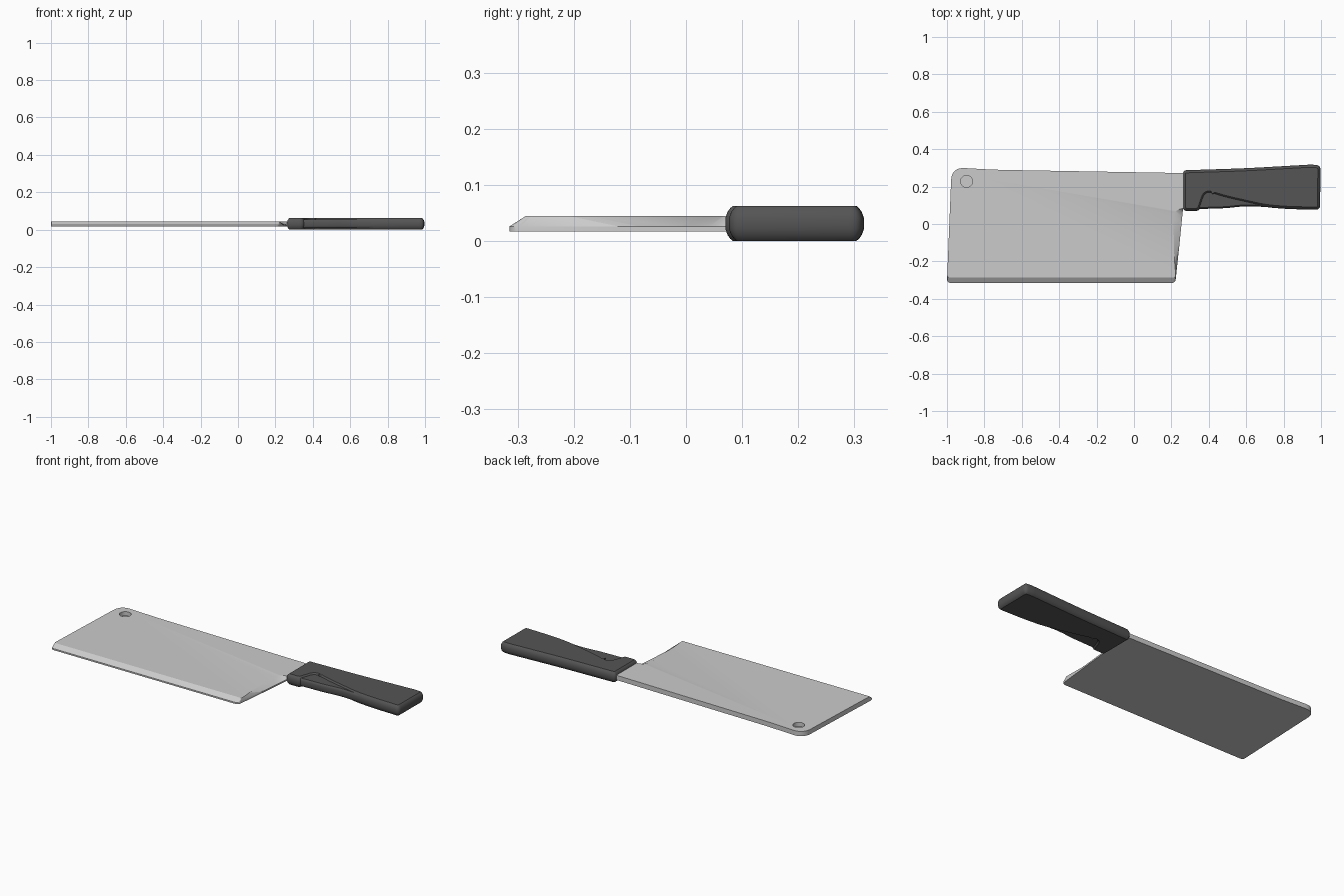
import bpy, bmesh
from mathutils import Vector

if "Cube" in bpy.data.objects:
    bpy.data.objects.remove(bpy.data.objects["Cube"])


def fillet(corners, n=8):
    """Closed outline from (x, y, cut) corners, each rounded over its cut length."""
    out = []
    for i, (x, y, c) in enumerate(corners):
        p = Vector((x, y))
        if c == 0:
            out.append(p)
            continue
        a = p + (Vector(corners[i - 1][:2]) - p).normalized() * c
        b = p + (Vector(corners[(i + 1) % len(corners)][:2]) - p).normalized() * c
        for k in range(n + 1):
            t = k / n
            out.append(a * (1 - t) ** 2 + p * 2 * t * (1 - t) + b * t * t)
    return out


def inset(pts, d):
    """Shrink a clockwise outline by d."""
    out = []
    for i, p in enumerate(pts):
        e1 = (p - pts[i - 1]).normalized()
        e2 = (pts[(i + 1) % len(pts)] - p).normalized()
        n1, n2 = Vector((e1.y, -e1.x)), Vector((e2.y, -e2.x))
        out.append(p + (n1 + n2) / max(1 + n1.dot(n2), 0.3) * d)
    return out


def stack(name, layers, mat=None):
    """Solid skinned through (outline, z) layers."""
    bm = bmesh.new()
    rings = [[bm.verts.new((p.x, p.y, z)) for p in pts] for pts, z in layers]
    n = len(rings[0])
    for lo, hi in zip(rings, rings[1:]):
        for i in range(n):
            j = (i + 1) % n
            bm.faces.new((lo[i], lo[j], hi[j], hi[i]))
    bm.faces.new(rings[0])
    bm.faces.new(rings[-1])
    bmesh.ops.recalc_face_normals(bm, faces=bm.faces)
    me = bpy.data.meshes.new(name)
    bm.to_mesh(me)
    bm.free()
    ob = bpy.data.objects.new(name, me)
    bpy.context.collection.objects.link(ob)
    if mat:
        me.materials.append(mat)
    return ob


def smooth(ob, angle=0.6):
    bpy.ops.object.select_all(action='DESELECT')
    ob.select_set(True)
    bpy.context.view_layer.objects.active = ob
    bpy.ops.object.shade_smooth_by_angle(angle=angle)


dark = bpy.data.materials.new("dark_grip")
dark.diffuse_color = (0.09, 0.09, 0.09, 1)
dark.use_nodes = True
dark.node_tree.nodes["Principled BSDF"].inputs["Base Color"].default_value = dark.diffuse_color

# Blade: flat underside, ground cutting edge and scooped heel on top
base = fillet([(-1, -.315, .02), (-.975, .303, .07), (-.75, .29, .08), (.28, .272, 0),
               (.28, .08, 0), (.262, .08, 0), (.257, .03, .045), (.244, -.1, .02), (.221, -.315, .02)])
face = fillet([(-.999, -.285, .01), (-.975, .303, .07), (-.75, .29, .08), (.28, .272, 0),
               (.28, .083, 0), (.262, .083, 0), (.209, .075, .048), (.216, -.19, .02), (.224, -.285, .01)])
blade = stack("blade", [(base, .017), (base, .026), (face, .045)])

# Blind hanging hole near the tip
bpy.ops.mesh.primitive_cylinder_add(vertices=32, radius=.032, depth=.06, location=(-.895, .228, .052))
cutter = bpy.context.object
cutter.name = "hole_cutter"
cutter.hide_render = True
mod = blade.modifiers.new("hole", 'BOOLEAN')
mod.operation = 'DIFFERENCE'
mod.solver = 'EXACT'
mod.object = cutter
bpy.context.view_layer.objects.active = blade
bpy.ops.object.modifier_apply(modifier=mod.name)
bpy.data.objects.remove(cutter)
smooth(blade, 0.4)

# Handle: rounded body with a finger notch behind the guard
grip = fillet([(.262, .07, .02), (.262, .287, .02), (.6, .298, .1), (.95, .318, .02), (.997, .313, .022),
               (.995, .076, .025), (.82, .08, .05), (.7, .09, .05), (.47, .142, .06),
               (.385, .172, .035), (.35, .07, .02)])
handle = stack("handle", [(inset(grip, d), z) for z, d in
               ((0, .014), (.004, .009), (.011, .004), (.022, 0), (.041, 0),
                (.052, .004), (.059, .009), (.063, .014))], dark)
smooth(handle)

# Recessed pad filling the finger notch
pad = fillet([(.3, .08, .01), (.3, .2, .01), (.45, .2, .05), (.8, .1, .008), (.78, .086, .008),
              (.6, .097, .06), (.5, .085, .03), (.35, .08, .02)])
finger_pad = stack("finger_pad", [(inset(pad, d), z) for z, d in
                   ((.008, .008), (.012, .003), (.02, 0), (.043, 0), (.051, .003), (.055, .008))], dark)
smooth(finger_pad)
